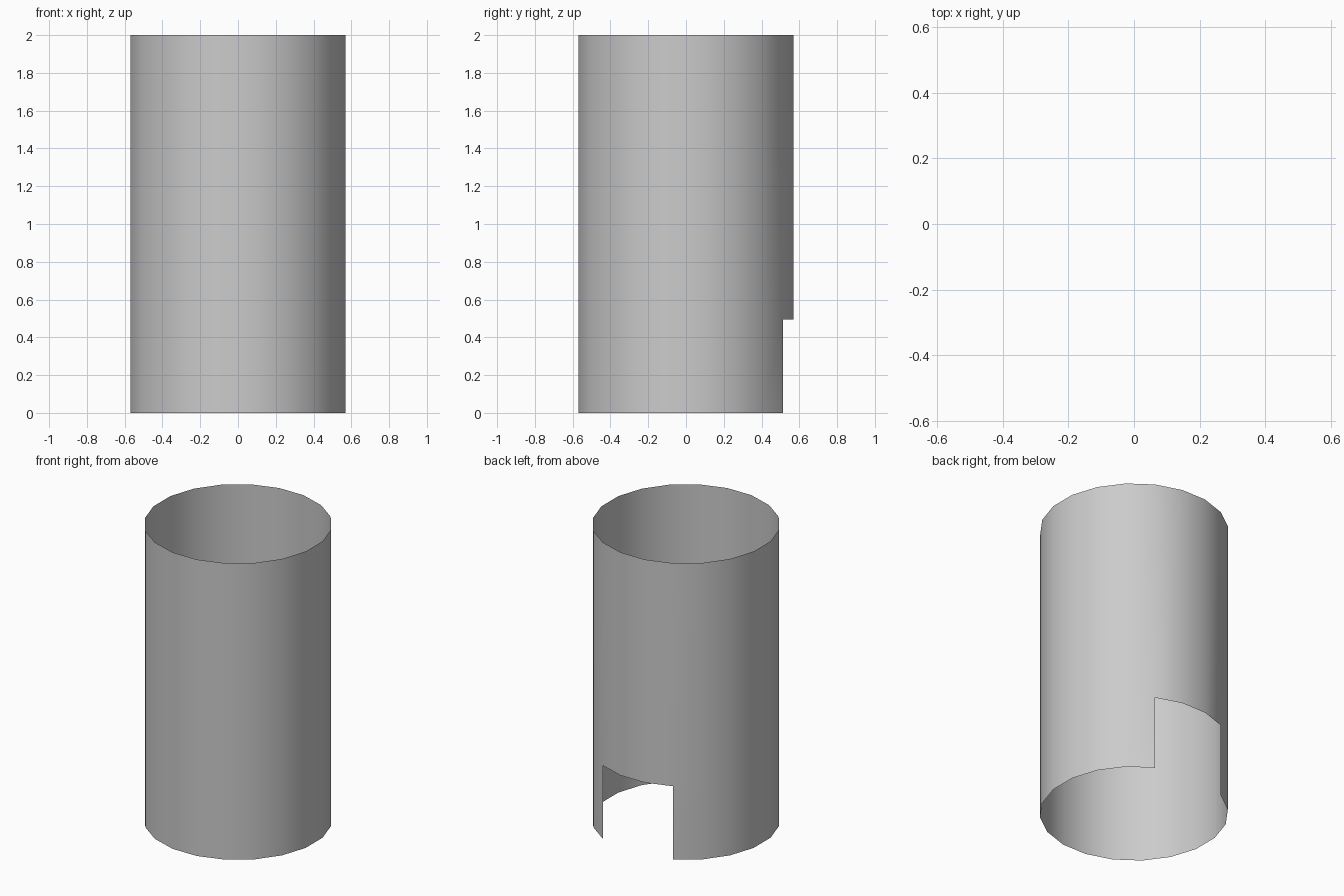
import bpy, bmesh
from math import cos, sin, pi

if "Cube" in bpy.data.objects:
    bpy.data.objects.remove(bpy.data.objects["Cube"])

SIDES, RADIUS, HEIGHT, DOOR_TOP = 20, 0.5756, 2.0, 0.495

# Thin open tube: rings at floor, doorway top and rim
bm = bmesh.new()
rings = []
for z in (0.0, DOOR_TOP, HEIGHT):
    angles = [2 * pi * (i + 0.5) / SIDES for i in range(SIDES)]
    rings.append([bm.verts.new((RADIUS * cos(a), RADIUS * sin(a), z)) for a in angles])

# Wall panels, leaving out the three lower ones that form the back doorway
doorway = (3, 4, 5)
for level in range(2):
    low, high = rings[level], rings[level + 1]
    for i in range(SIDES):
        if level == 0 and i in doorway:
            continue
        j = (i + 1) % SIDES
        bm.faces.new((low[i], low[j], high[j], high[i]))

mesh = bpy.data.meshes.new("tube_wall")
bm.to_mesh(mesh)
bm.free()
tube = bpy.data.objects.new("tube_wall", mesh)
bpy.context.collection.objects.link(tube)

# Smooth round wall
mesh.shade_smooth()
